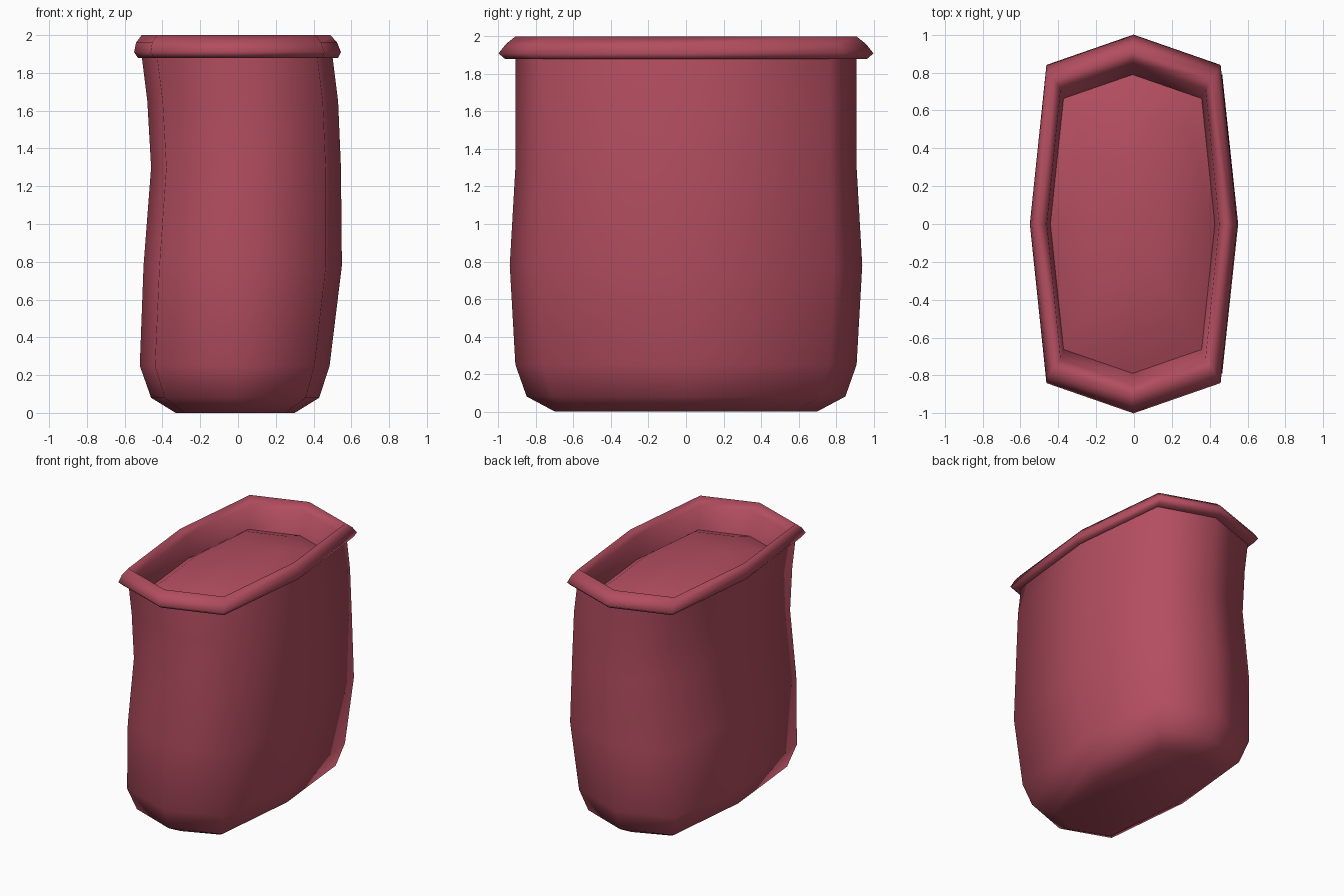
import bpy
import bmesh

cube = bpy.data.objects.get("Cube")
if cube:
    bpy.data.objects.remove(cube, do_unlink=True)

# One soft berry red for everything
red = bpy.data.materials.new("berry red")
red.use_nodes = True
colour = (0.45, 0.075, 0.115, 1)
red.diffuse_color = colour
red.node_tree.nodes["Principled BSDF"].inputs["Base Color"].default_value = colour


def add_ring(bm, z, x_min, x_max, y):
    """Long eight-sided outline with pointed sides and ends."""
    c, h = (x_min + x_max) / 2, (x_max - x_min) / 2
    k = 0.84
    pts = [(1, 0), (k, k), (0, 1), (-k, k), (-1, 0), (-k, -k), (0, -1), (k, -k)]
    return [bm.verts.new((c + h * px, y * py, z)) for px, py in pts]


def loft(name, sections, cap_start=False, apex=None):
    bm = bmesh.new()
    rings = [add_ring(bm, *s) for s in sections]
    for a, b in zip(rings, rings[1:]):
        for i in range(8):
            j = (i + 1) % 8
            bm.faces.new((a[i], a[j], b[j], b[i]))
    if cap_start:
        bm.faces.new(rings[0][::-1])
    if apex is not None:
        tip = bm.verts.new((0, 0, apex))
        last = rings[-1]
        for i in range(8):
            bm.faces.new((last[i], last[(i + 1) % 8], tip))
    for f in bm.faces:
        f.smooth = True
    mesh = bpy.data.meshes.new(name)
    bm.to_mesh(mesh)
    bm.free()
    mesh.materials.append(red)
    obj = bpy.data.objects.new(name, mesh)
    bpy.context.collection.objects.link(obj)
    return obj


# Swaying pouch body: height, smallest x, largest x, half length
loft("pouch_body", [
    (0.0, -0.33, 0.30, 0.70),
    (0.08, -0.46, 0.43, 0.85),
    (0.25, -0.52, 0.485, 0.91),
    (0.78, -0.50, 0.55, 0.94),
    (1.30, -0.46, 0.545, 0.91),
    (1.65, -0.48, 0.53, 0.91),
    (1.89, -0.51, 0.50, 0.91),
], cap_start=True)

# Rolled rim, running from the underside over the top and down inside
loft("rim", [
    (1.88, -0.49, 0.49, 0.89),
    (1.88, -0.53, 0.53, 0.965),
    (1.91, -0.55, 0.545, 1.0),
    (1.96, -0.54, 0.525, 0.96),
    (2.0, -0.51, 0.49, 0.91),
    (1.95, -0.46, 0.45, 0.85),
    (1.77, -0.44, 0.425, 0.785),
])

# Domed filling inside the opening
loft("filling", [
    (1.78, -0.445, 0.43, 0.79),
    (1.85, -0.34, 0.33, 0.60),
    (1.89, -0.18, 0.175, 0.32),
], apex=1.90)
